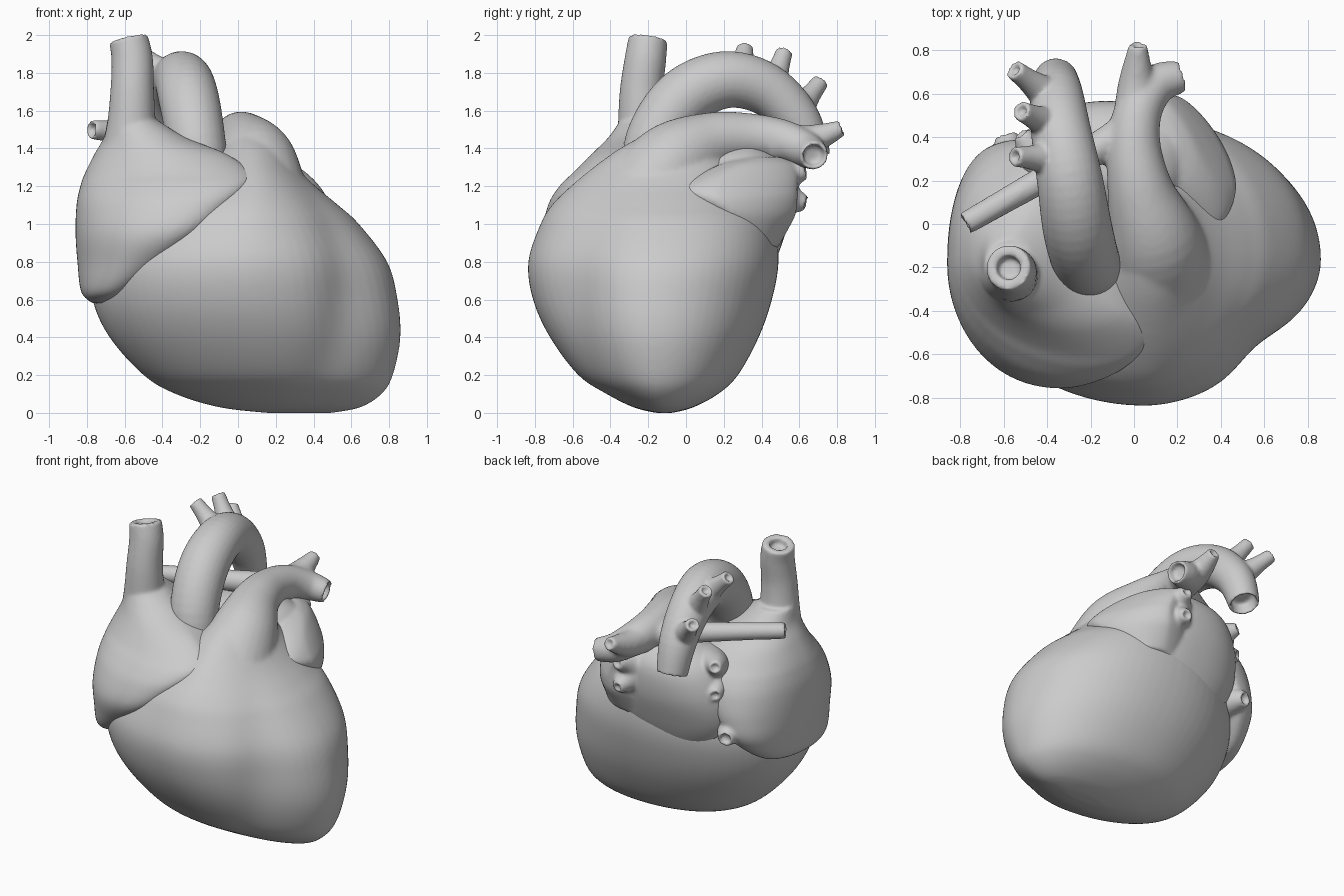
import bpy, bmesh, math
from mathutils import Vector


def spline(rows, steps):
    # Catmull-Rom through rows of any width
    p = [rows[0]] + list(rows) + [rows[-1]]
    out = []
    for i in range(1, len(p) - 2):
        a, b, c, d = p[i - 1:i + 3]
        for s in range(steps):
            t = s / steps
            out.append([0.5 * (2 * B + (C - A) * t + (2 * A - 5 * B + 4 * C - D) * t * t
                        + (3 * B - A - 3 * C + D) * t ** 3) for A, B, C, D in zip(a, b, c, d)])
    return out + [list(rows[-1])]


def skin(bm, rings):
    # bridge rings of points and cap both ends
    vs = [[bm.verts.new(p) for p in r] for r in rings]
    n = len(vs[0])
    for a, b in zip(vs, vs[1:]):
        for i in range(n):
            bm.faces.new((a[i], a[(i + 1) % n], b[(i + 1) % n], b[i]))
    bm.faces.new(vs[0][::-1])
    bm.faces.new(vs[-1])


def loft(bm, rows, power=(1, 1, 1, 1), shape=None, n=18):
    # rows: z, xmin, xmax, ymin, ymax, x of front point, y of right point
    rings = []
    for z, x0, x1, y0, y1, xf, yr in spline(rows, 6):
        xb, yl = (x0 + x1) / 2, (y0 + y1) / 2
        quads = [((xb, yr), x1, y1, 0), ((xb, yl), x0, y1, 1),
                 ((xf, yl), x0, y0, 0), ((xf, yr), x1, y0, 1)]
        ring = []
        for (c, ex, ey, flip), e in zip(quads, power):
            for k in range(n):
                t = math.pi / 2 * k / n
                if flip:
                    t = math.pi / 2 - t
                u, v = max(math.cos(t), 0) ** e, max(math.sin(t), 0) ** e
                p = Vector((c[0] + (ex - c[0]) * u, c[1] + (ey - c[1]) * v, z))
                ring.append(shape(p) if shape else p)
        rings.append(ring)
    skin(bm, rings)


def tube(bm, path, hollow=0.72, n=28):
    # round vessel along (x, y, z, radius) points, with a recessed open end
    pts = spline(path, 6)
    pos = [Vector(p[:3]) for p in pts]
    side, rings = Vector((0.31, 0.2, 0.93)), []

    def ring(c, t, r):
        w = t.cross(side)
        return [c + r * (side * math.cos(2 * math.pi * k / n) + w * math.sin(2 * math.pi * k / n))
                for k in range(n)]
    if abs((pos[1] - pos[0]).normalized().dot(side)) > 0.8:
        side = Vector((1, 0.1, 0))
    for i, c in enumerate(pos):
        t = (pos[min(i + 1, len(pos) - 1)] - pos[max(i - 1, 0)]).normalized()
        side = (side - t * side.dot(t)).normalized()
        rings.append(ring(c, t, pts[i][3]))
    r = pts[-1][3] * hollow
    rings.append(ring(pos[-1], t, r))
    rings.append(ring(pos[-1] - t * r * 0.9, t, r * 0.9))
    skin(bm, rings)


def organ(name, lofts, tubes, voxel, smooth):
    # fuse all pieces into one smooth fleshy surface
    bm = bmesh.new()
    for args in lofts:
        loft(bm, *args)
    for args in tubes:
        tube(bm, *args)
    bmesh.ops.recalc_face_normals(bm, faces=bm.faces)
    me = bpy.data.meshes.new(name)
    bm.to_mesh(me)
    bm.free()
    ob = bpy.data.objects.new(name, me)
    bpy.context.collection.objects.link(ob)
    m = ob.modifiers.new("fuse", 'REMESH')
    m.mode, m.voxel_size, m.use_smooth_shade = 'VOXEL', voxel, True
    s = ob.modifiers.new("soften", 'SMOOTH')
    s.factor, s.iterations = 0.5, smooth


def groove(p):
    # shallow furrow between the two ventricles
    a = math.atan2(p.y + 0.15, p.x - 0.1) + 0.73
    f = 0.085 * math.exp(-(a / 0.3) ** 2) * max(0, math.sin(math.pi * min(p.z / 1.25, 1)))
    return Vector((0.1 + (p.x - 0.1) * (1 - f), -0.15 + (p.y + 0.15) * (1 - f), p.z))


# Ventricles with the pulmonary trunk and its branches
ventricles = [
    (0.0, 0.15, 0.5, -0.16, -0.07, 0.3, -0.12), (0.03, -0.1, 0.65, -0.28, 0.04, 0.25, -0.13),
    (0.1, -0.33, 0.76, -0.42, 0.17, 0.2, -0.15), (0.2, -0.5, 0.82, -0.57, 0.275, 0.15, -0.16),
    (0.4, -0.68, 0.86, -0.72, 0.385, 0.1, -0.17), (0.6, -0.77, 0.845, -0.81, 0.455, 0.06, -0.17),
    (0.8, -0.77, 0.79, -0.835, 0.49, 0.05, -0.15), (1.0, -0.65, 0.64, -0.77, 0.47, 0.05, -0.13),
    (1.1, -0.54, 0.53, -0.71, 0.4, 0.06, -0.13), (1.2, -0.38, 0.41, -0.61, 0.33, 0.08, -0.13),
    (1.3, -0.2, 0.31, -0.49, 0.25, 0.08, -0.13), (1.4, -0.09, 0.24, -0.35, 0.15, 0.07, -0.12),
    (1.47, -0.03, 0.18, -0.22, 0.07, 0.06, -0.1), (1.51, 0.03, 0.12, -0.12, 0.03, 0.06, -0.05)]
trunk = [(0.1, -0.2, 1.13, 0.28), (0.09, -0.06, 1.33, 0.22), (0.03, 0.15, 1.44, 0.155),
         (0.0, 0.35, 1.46, 0.125), (0.02, 0.52, 1.44, 0.11), (0.1, 0.64, 1.39, 0.095),
         (0.22, 0.68, 1.36, 0.075)]
upper_branch = [(0.01, 0.45, 1.43, 0.11), (0.01, 0.64, 1.44, 0.085), (0.02, 0.83, 1.51, 0.042)]
right_branch = [(0.0, 0.45, 1.44, 0.085), (-0.25, 0.3, 1.46, 0.07),
                (-0.5, 0.16, 1.48, 0.06), (-0.78, 0.0, 1.5, 0.054)]
organ("ventricles_and_pulmonary_artery", [(ventricles, (0.93, 1, 1, 1.1), groove)],
      [(trunk, 0.8), (upper_branch,), (right_branch,)], 0.014, 9)

# Right atrium with both venae cavae
right_atrium = [
    (0.58, -0.77, -0.66, -0.38, -0.1, -0.7, -0.25), (0.64, -0.83, -0.56, -0.55, 0.15, -0.65, -0.4),
    (0.8, -0.85, -0.37, -0.68, 0.34, -0.5, -0.58), (0.95, -0.86, -0.22, -0.755, 0.385, -0.36, -0.68),
    (1.1, -0.855, -0.06, -0.73, 0.38, -0.26, -0.64), (1.2, -0.835, 0.05, -0.67, 0.35, -0.2, -0.55),
    (1.27, -0.81, 0.075, -0.6, 0.3, -0.2, -0.46), (1.37, -0.76, -0.06, -0.5, 0.2, -0.32, -0.39),
    (1.46, -0.71, -0.28, -0.41, 0.05, -0.48, -0.28), (1.56, -0.69, -0.44, -0.34, -0.07, -0.56, -0.2)]
upper_vein = [(-0.57, -0.2, 1.3, 0.18), (-0.565, -0.23, 1.5, 0.133), (-0.56, -0.235, 1.7, 0.116),
              (-0.56, -0.215, 1.87, 0.11), (-0.58, -0.2, 1.98, 0.104)]
lower_vein = [(-0.5, 0.1, 0.9, 0.22), (-0.56, 0.3, 0.86, 0.1), (-0.59, 0.41, 0.84, 0.05)]
organ("right_atrium", [(right_atrium, (1.25, 0.88, 1, 1))],
      [(upper_vein, 0.55), (lower_vein,)], 0.012, 5)

# Left atrium with four pulmonary vein stubs and the auricle flap
left_atrium = [
    (0.6, -0.3, 0.25, 0.05, 0.38, 0, 0.2), (0.75, -0.48, 0.3, 0.0, 0.45, 0, 0.22),
    (0.9, -0.55, 0.36, 0.0, 0.51, 0, 0.22), (1.08, -0.54, 0.32, 0.0, 0.56, 0, 0.28),
    (1.25, -0.48, 0.26, 0.0, 0.56, 0, 0.3), (1.35, -0.38, 0.2, 0.08, 0.5, 0, 0.3),
    (1.41, -0.2, 0.1, 0.18, 0.4, 0, 0.3)]
left_auricle = [
    (0.88, 0.0, 0.3, 0.35, 0.49, 0.2, 0.42), (0.97, -0.05, 0.39, 0.27, 0.54, 0.33, 0.34),
    (1.05, -0.08, 0.455, 0.16, 0.58, 0.36, 0.24), (1.13, -0.08, 0.47, 0.03, 0.59, 0.37, 0.17),
    (1.19, -0.08, 0.44, -0.02, 0.59, 0.35, 0.16), (1.26, -0.08, 0.375, 0.07, 0.59, 0.29, 0.2),
    (1.32, -0.06, 0.29, 0.19, 0.57, 0.22, 0.3), (1.355, 0.0, 0.2, 0.32, 0.5, 0.14, 0.38)]
veins = []
for x, y, top, low in ((0.09, 0.64, 1.28, 1.11), (-0.52, 0.42, 1.33, 1.13)):
    for z in (top, low):
        veins.append(([(x * 0.6, y - 0.22, 1.2, 0.17), (x * 0.88, y - 0.09, 0.3 + z * 0.75, 0.085),
                       (x, y, z, 0.038)],))
organ("left_atrium", [(left_atrium, (0.9, 0.9, 1, 1)), (left_auricle, (1.4, 1, 1, 1))],
      veins, 0.012, 7)

# Aorta with three arch branches
arch = [(-0.18, -0.2, 1.15, 0.14), (-0.22, -0.17, 1.43, 0.155), (-0.26, -0.02, 1.66, 0.16),
        (-0.295, 0.2, 1.763, 0.152), (-0.335, 0.42, 1.715, 0.139), (-0.355, 0.59, 1.55, 0.122),
        (-0.36, 0.67, 1.34, 0.1)]
branches = [((-0.36, 0.3, 1.76), (-0.55, 0.31, 1.93)), ((-0.37, 0.45, 1.7), (-0.52, 0.52, 1.91)),
            ((-0.38, 0.58, 1.58), (-0.55, 0.71, 1.75))]
arms = []
for a, b in branches:
    a, b = Vector(a), Vector(b)
    arms.append(([(*a, 0.09), (*a.lerp(b, 0.6), 0.056), (*b, 0.046)], 0.55))
organ("aorta", [], [(arch, 0.85)] + arms, 0.011, 5)
